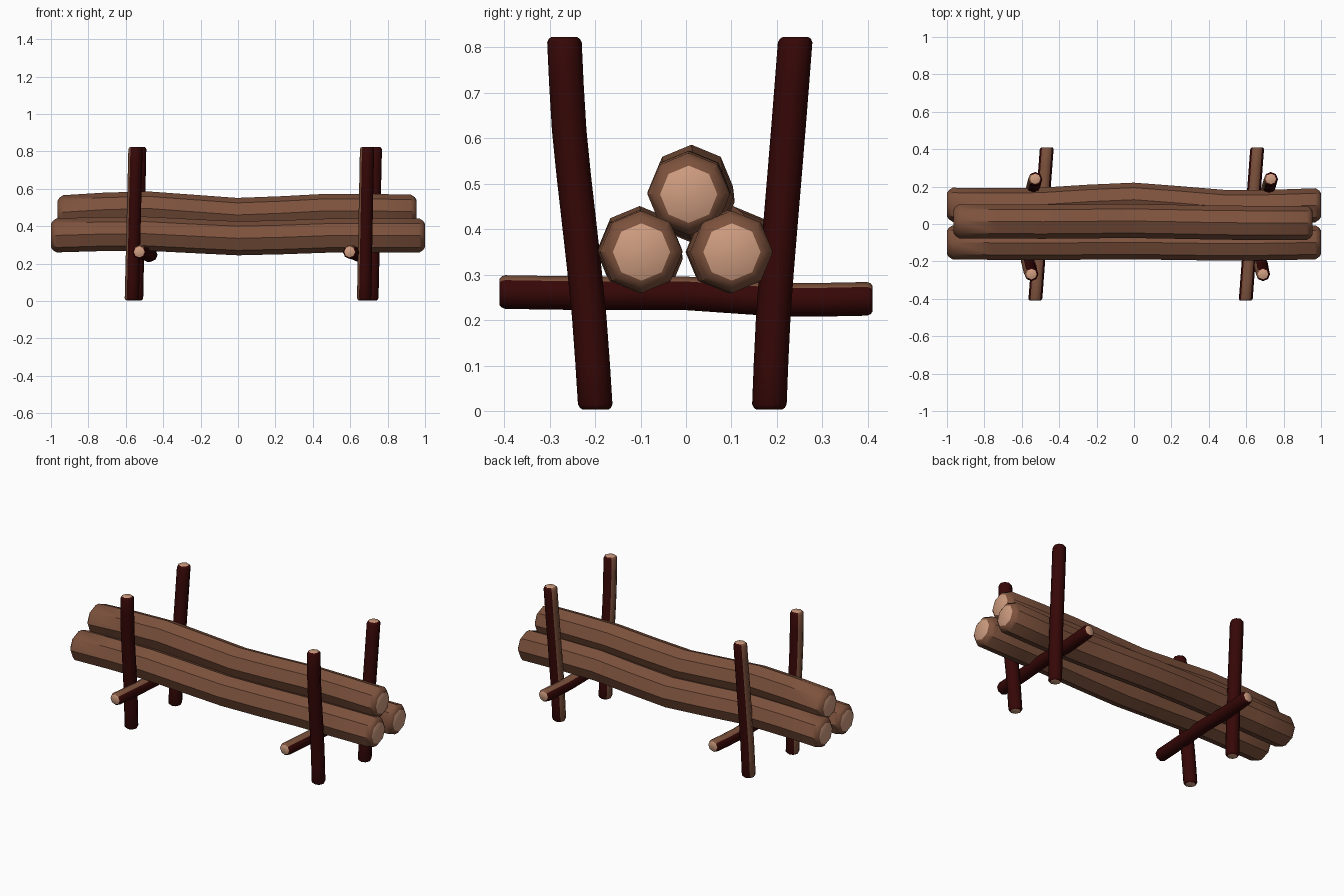
import bpy, bmesh, math
from mathutils import Vector

cube = bpy.data.objects.get("Cube")
if cube:
    bpy.data.objects.remove(cube, do_unlink=True)


def material(name, color):
    m = bpy.data.materials.new(name)
    m.use_nodes = True
    m.diffuse_color = (*color, 1)
    m.node_tree.nodes["Principled BSDF"].inputs["Base Color"].default_value = (*color, 1)
    return m


BARK = material("brown_bark", (0.205, 0.084, 0.046))
DARK = material("dark_red_bark", (0.036, 0.0022, 0.002))
WOOD = material("cut_wood", (0.62, 0.335, 0.215))

X, Y, Z = Vector((1, 0, 0)), Vector((0, 1, 0)), Vector((0, 0, 1))
SIDES = 8


def sample(path, t):
    """Smooth point on a path, t from 0 to 1."""
    n = len(path) - 1
    i = min(int(t * n), n - 1)
    f = t * n - i
    p1, p2 = path[i], path[i + 1]
    p0 = path[i - 1] if i > 0 else p1 * 2 - p2
    p3 = path[i + 2] if i + 2 <= n else p2 * 2 - p1
    return 0.5 * (2 * p1 + (p2 - p0) * f + (2 * p0 - 5 * p1 + 4 * p2 - p3) * f * f
                  + (3 * p1 - p0 - 3 * p2 + p3) * f ** 3)


def timber(name, points, axis, up, radius, chamfer, tip, face, two_tone, steps=8):
    """Bent octagonal timber with rounded ends and pale cut faces."""
    path = [Vector(p) for p in points]
    side = axis.cross(up)
    cut = chamfer / (path[-1] - path[0]).length
    # Cut face, rounded rim, body, rounded rim, cut face
    ts = [0, cut / 3, cut] + [i / steps for i in range(1, steps)] + [1 - cut, 1 - cut / 3, 1]
    radii = [face, tip] + [radius] * (len(ts) - 4) + [tip, face]
    bm = bmesh.new()
    rings = []
    for t, r in zip(ts, radii):
        c = sample(path, t)
        angles = [math.tau * k / SIDES for k in range(SIDES)]
        rings.append([bm.verts.new(c + r * (math.cos(a) * up + math.sin(a) * side))
                      for a in angles])
    for a, b in zip(rings, rings[1:]):
        for k in range(SIDES):
            j = (k + 1) % SIDES
            f = bm.faces.new((a[k], a[j], b[j], b[k]))
            # Brown bark covers the whole log, or only the side along "up"
            brown = math.cos(math.tau * (k + 0.5) / SIDES) > 0.7
            f.material_index = 0 if brown or not two_tone else 1
    for ring in (rings[0], rings[-1]):
        bm.faces.new(ring).material_index = 2
    bmesh.ops.recalc_face_normals(bm, faces=bm.faces)
    mesh = bpy.data.meshes.new(name)
    bm.to_mesh(mesh)
    bm.free()
    for m in (BARK, DARK, WOOD):
        mesh.materials.append(m)
    ob = bpy.data.objects.new(name, mesh)
    bpy.context.collection.objects.link(ob)
    bpy.ops.object.select_all(action='DESELECT')
    ob.select_set(True)
    bpy.context.view_layer.objects.active = ob
    # Thin poles are round, thick logs keep their facets
    bpy.ops.object.shade_smooth_by_angle(angle=math.radians(50 if two_tone else 38))


# Stacked logs: half length, centre offset, then y and z along the log
logs = {
    "front_log": (1.0, 0, (-.098, -.102, -.098, -.105, -.098), (.35, .36, .335, .35, .35)),
    "back_log": (1.0, 0, (.103, .103, .13, .09, .101), (.35, .36, .338, .35, .35)),
    "top_log": (.96, -.005, (.015, .012, .016, .007, .006), (.473, .495, .46, .482, .477)),
}
for name, (half, shift, ys, zs) in logs.items():
    pts = [(shift + half * (i / 2 - 1), y, z) for i, (y, z) in enumerate(zip(ys, zs))]
    timber(name, pts, X, Z, .091, .03, .078, .063, False)

# Upright poles: x at the foot and at the top, then y going up
front_ys = (-.199, -.213, -.235, -.257, -.268)
back_ys = (.183, .192, .208, .225, .241)
poles = {
    "right_front_pole": (-.568, -.548, front_ys),
    "right_back_pole": (-.545, -.528, back_ys),
    "left_front_pole": (.674, .69, front_ys),
    "left_back_pole": (.713, .732, back_ys),
}
for name, (foot, head, ys) in poles.items():
    pts = [(foot + (head - foot) * i / 4, y, .003 + .82 * i / 4) for i, y in enumerate(ys)]
    timber(name, pts, Z, -X, .038, .012, .034, .028, True)

# Cross bars carrying the logs
for name, x in (("right_cross_bar", -.497), ("left_cross_bar", .628)):
    heights = (.262, .259, .259, .245, .247)
    pts = [(x + .031 * (i / 2 - 1), .41 * (i / 2 - 1), z) for i, z in enumerate(heights)]
    timber(name, pts, Y, Z, .037, .012, .034, .029, True)
